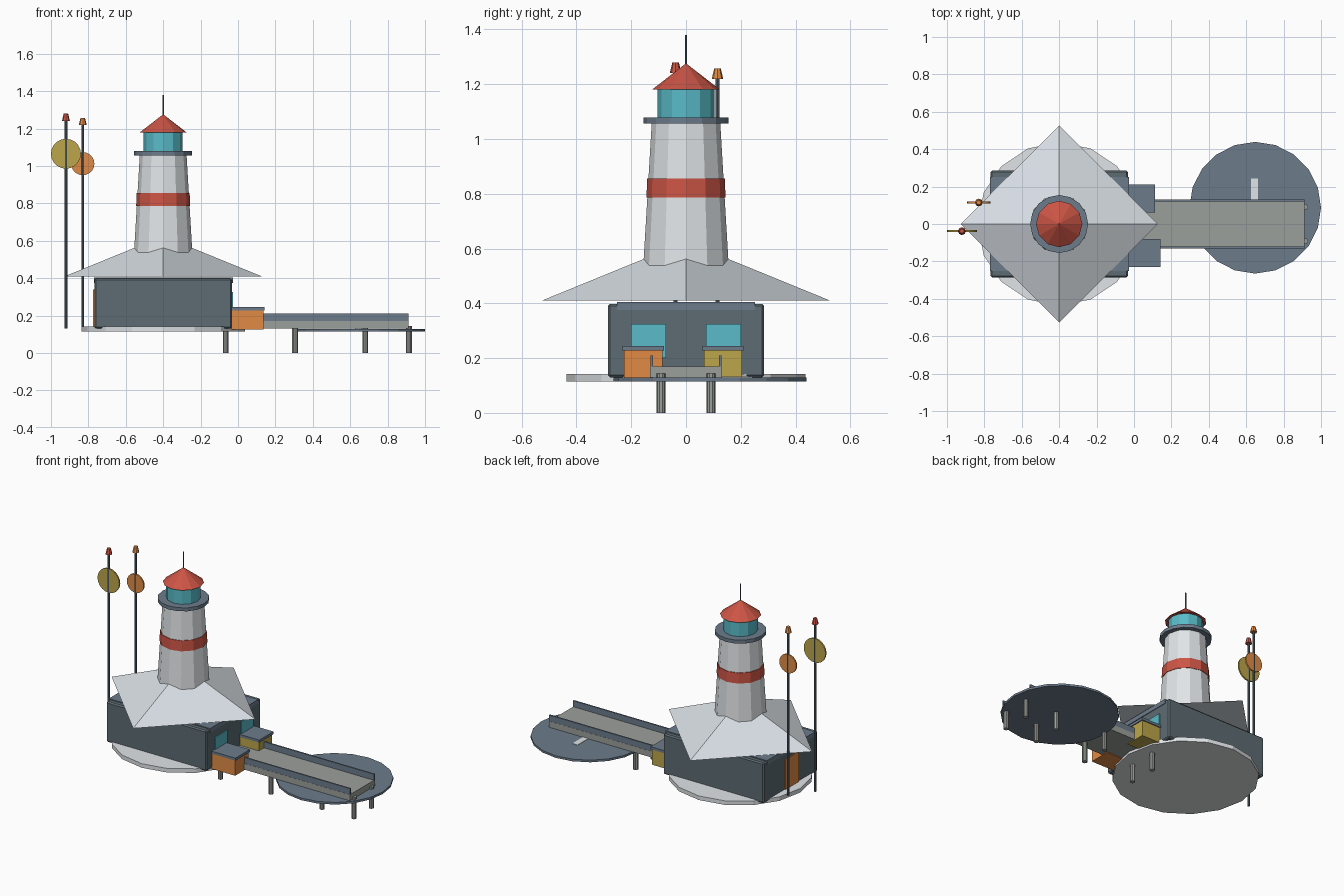
import bpy, math

if "Cube" in bpy.data.objects:
    bpy.data.objects.remove(bpy.data.objects["Cube"])

def mat(name, r, g, b):
    m = bpy.data.materials.new(name)
    m.diffuse_color = (r, g, b, 1)
    m.use_nodes = True
    m.node_tree.nodes["Principled BSDF"].inputs["Base Color"].default_value = m.diffuse_color
    return m

SLATE = mat("slate", 0.11, 0.15, 0.17)
TRIM = mat("trim", 0.15, 0.20, 0.26)
WHITE = mat("white", 0.75, 0.78, 0.80)
ROOF = mat("pale_roof", 0.68, 0.73, 0.77)
RED = mat("red", 0.60, 0.09, 0.06)
TEAL = mat("teal", 0.10, 0.50, 0.58)
ORANGE = mat("orange", 0.75, 0.26, 0.06)
YELLOW = mat("yellow", 0.50, 0.38, 0.07)
CONCRETE = mat("concrete", 0.33, 0.35, 0.33)

def finish(name, m):
    ob = bpy.context.object
    ob.name = name
    ob.data.materials.append(m)
    return ob

def box(name, x, y, z, m, bevel=0):
    """Box from (min, max) pairs."""
    bpy.ops.mesh.primitive_cube_add(size=1, location=[(a + b) / 2 for a, b in (x, y, z)])
    ob = finish(name, m)
    ob.scale = [b - a for a, b in (x, y, z)]
    bpy.ops.object.transform_apply(location=False, rotation=False, scale=True)
    if bevel:
        mod = ob.modifiers.new("bevel", 'BEVEL')
        mod.width, mod.segments = bevel, 1
    return ob

def frustum(name, x, y, z0, z1, r0, r1, sides, m):
    bpy.ops.mesh.primitive_cone_add(vertices=sides, radius1=r0, radius2=r1, depth=z1 - z0,
                                    location=(x, y, (z0 + z1) / 2))
    return finish(name, m)

# round base and station building
TX = -0.4
frustum("base_slab", TX, 0, 0.115, 0.142, 0.437, 0.437, 16, WHITE)
box("building", (-0.768, -0.032), (-0.285, 0.285), (0.13, 0.398), SLATE, 0.008)
box("building_top", (-0.77, -0.028), (-0.252, 0.252), (0.375, 0.404), TRIM)
box("rear_door", (-0.775, -0.765), (-0.075, 0.065), (0.14, 0.34), ORANGE)
for s in (-1, 1):
    box("window", (-0.04, -0.026), (s * 0.137 - 0.064, s * 0.137 + 0.064), (0.20, 0.325), TEAL)

# four-sided roof
frustum("pyramid_roof", TX, 0, 0.41, 0.625, 0.526, 0, 4, ROOF)

# lighthouse tower
frustum("tower", TX, 0, 0.45, 1.06, 0.161, 0.125, 12, WHITE)
frustum("tower_band", TX, 0, 0.786, 0.855, 0.1445, 0.1415, 12, RED)
frustum("gallery", TX, 0, 1.056, 1.079, 0.155, 0.155, 16, TRIM)
frustum("lantern_room", TX, 0, 1.075, 1.182, 0.104, 0.104, 12, TEAL)
frustum("lantern_roof", TX, 0, 1.18, 1.276, 0.124, 0, 12, RED)
frustum("finial", TX, 0, 1.26, 1.38, 0.004, 0.004, 6, SLATE)

# two kiosks with lids beside the walkway
box("kiosk_front", (-0.05, 0.137), (-0.226, -0.085), (0.125, 0.23), ORANGE)
box("kiosk_front_lid", (-0.05, 0.143), (-0.231, -0.08), (0.228, 0.245), TRIM)
box("kiosk_back", (-0.05, 0.107), (0.066, 0.204), (0.125, 0.23), YELLOW)
box("kiosk_back_lid", (-0.05, 0.113), (0.061, 0.21), (0.228, 0.245), TRIM)

# pier deck, rails and posts
box("pier_deck", (-0.08, 0.912), (-0.131, 0.131), (0.13, 0.17), CONCRETE)
for s in (-1, 1):
    box("pier_rail", (-0.03, 0.912), (s * 0.125 - 0.005, s * 0.125 + 0.005), (0.165, 0.21), TRIM)
    for x in (-0.065, 0.305, 0.68, 0.914):
        frustum("pier_post", x, s * 0.091, 0, 0.144, 0.016, 0.016, 10, CONCRETE)

# round landing platform with painted bar
frustum("landing_pad", 0.648, 0.087, 0.115, 0.129, 0.352, 0.352, 20, TRIM)
box("pad_marking", (0.625, 0.663), (-0.068, 0.242), (0.128, 0.132), WHITE)

# signal poles with round signs and lamp caps
for x, y, z0, top, zd, rd, sign, cap in (
        (-0.92, -0.038, 0.13, 1.279, 1.065, 0.08, YELLOW, RED),
        (-0.83, 0.115, 0.14, 1.257, 1.012, 0.062, ORANGE, ORANGE)):
    frustum("signal_pole", x, y, z0, top - 0.03, 0.0075, 0.0075, 8, SLATE)
    frustum("lamp_cap", x, y, top - 0.038, top, 0.021, 0.012, 8, cap)
    disc = frustum("round_sign", x, y, zd - 0.005, zd + 0.005, rd, rd, 20, sign)
    disc.rotation_euler.x = math.pi / 2
